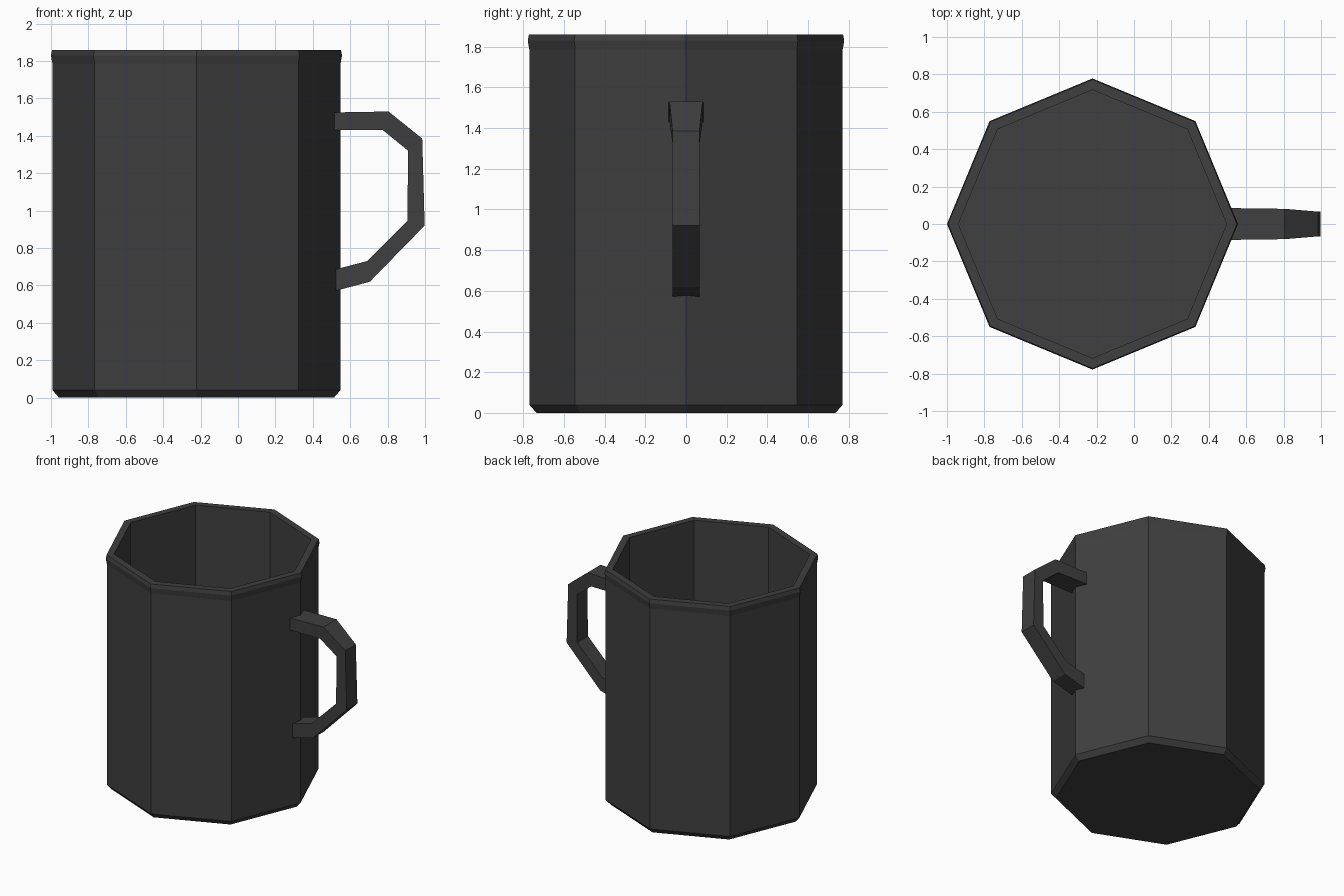
import bpy, bmesh
from math import cos, sin, tau

if "Cube" in bpy.data.objects:
    bpy.data.objects.remove(bpy.data.objects["Cube"])

CX = -0.222  # axis of the cup body

dark = bpy.data.materials.new("dark_grey")
dark.diffuse_color = (0.05, 0.05, 0.05, 1)
dark.use_nodes = True
dark.node_tree.nodes["Principled BSDF"].inputs["Base Color"].default_value = dark.diffuse_color


def loft(name, rings):
    """Join equal-sized rings of points with quads and cap both ends."""
    bm = bmesh.new()
    loops = [[bm.verts.new(p) for p in ring] for ring in rings]
    n = len(loops[0])
    for a, b in zip(loops, loops[1:]):
        for i in range(n):
            j = (i + 1) % n
            bm.faces.new((a[i], a[j], b[j], b[i]))
    bm.faces.new(loops[0])
    bm.faces.new(loops[-1])
    bmesh.ops.recalc_face_normals(bm, faces=bm.faces)
    mesh = bpy.data.meshes.new(name)
    bm.to_mesh(mesh)
    bm.free()
    mesh.materials.append(dark)
    obj = bpy.data.objects.new(name, mesh)
    bpy.context.collection.objects.link(obj)
    return obj


def octagon(r, z):
    return [(CX + r * cos(i * tau / 8), r * sin(i * tau / 8), z) for i in range(8)]


# Octagonal cup: chamfered base, flared rim, hollow inside
cup_profile = [(0.735, 0), (0.77, 0.04), (0.77, 1.785), (0.778, 1.83), (0.772, 1.86),
               (0.717, 1.86), (0.717, 0.06)]
loft("cup_body", [octagon(r, z) for r, z in cup_profile])

# Handle: outer and inner x, z of each section, then half width
handle_sections = [
    ((0.515, 1.525), (0.515, 1.43), 0.085),
    ((0.805, 1.53), (0.775, 1.43), 0.081),
    ((0.985, 1.385), (0.91, 1.32), 0.066),
    ((0.998, 0.92), (0.905, 0.945), 0.067),
    ((0.705, 0.62), (0.69, 0.73), 0.067),
    ((0.525, 0.572), (0.525, 0.687), 0.067),
]
loft("handle", [[(o[0], -w, o[1]), (o[0], w, o[1]), (i[0], w, i[1]), (i[0], -w, i[1])]
                for o, i, w in handle_sections])
